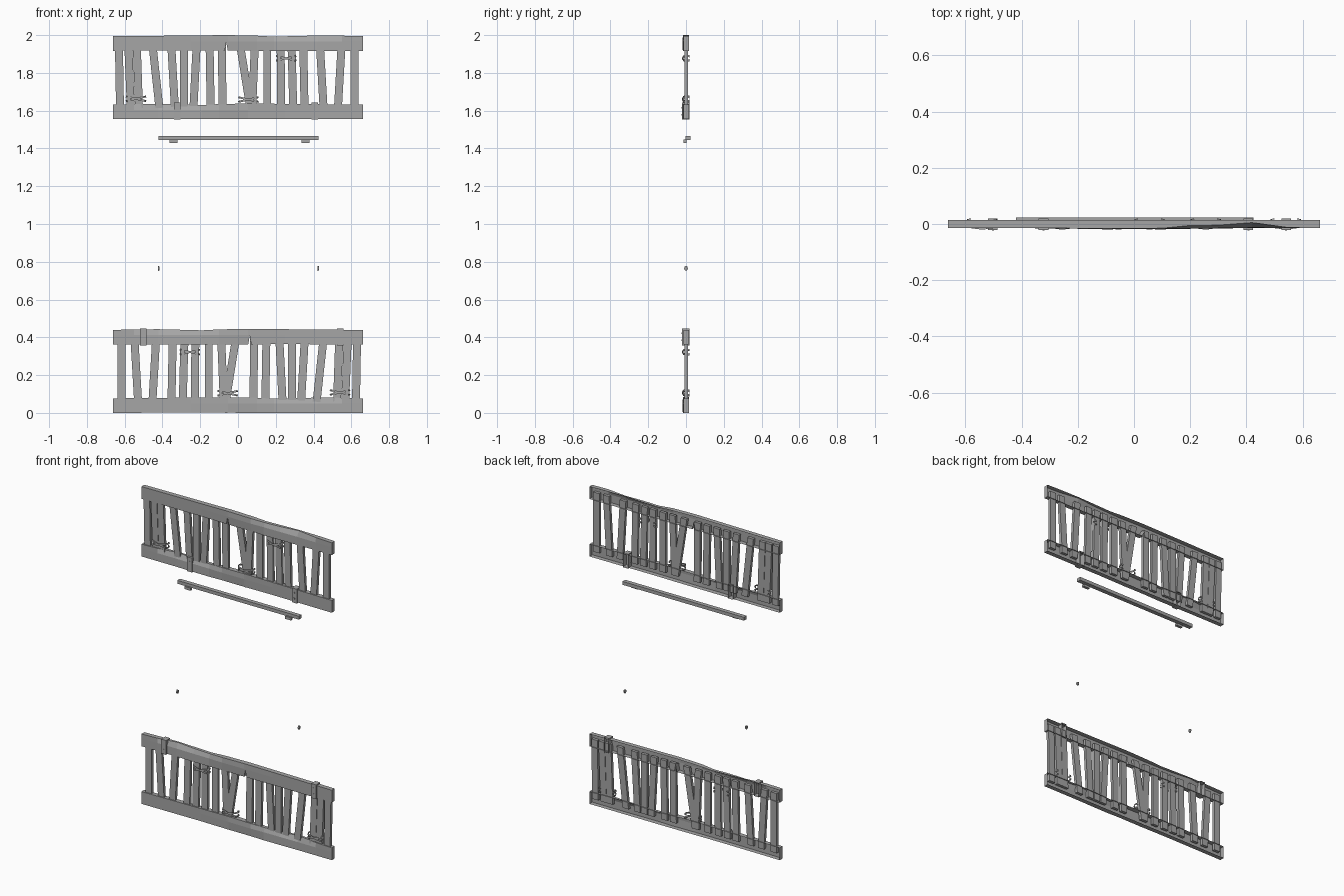
import bpy, bmesh, math
from mathutils import Matrix, Vector

cube = bpy.data.objects.get("Cube")
if cube:
    bpy.data.objects.remove(cube)

grey = bpy.data.materials.new("plain grey")
grey.use_nodes = True
grey.diffuse_color = (0.38, 0.38, 0.38, 1)
grey.node_tree.nodes["Principled BSDF"].inputs["Base Color"].default_value = grey.diffuse_color


def finish(name, bm):
    bmesh.ops.recalc_face_normals(bm, faces=bm.faces)
    mesh = bpy.data.meshes.new(name)
    bm.to_mesh(mesh)
    bm.free()
    mesh.materials.append(grey)
    obj = bpy.data.objects.new(name, mesh)
    bpy.context.collection.objects.link(obj)
    return obj


def box(name, x, y, z, open_back=False):
    """Box from three (low, high) ranges, optionally without its back face."""
    bm = bmesh.new()
    bmesh.ops.create_cube(bm, size=1)
    for v in bm.verts:
        v.co = Vector([lo + (c + 0.5) * (hi - lo) for c, (lo, hi) in zip(v.co, (x, y, z))])
    if open_back:
        bm.normal_update()
        back = [f for f in bm.faces if f.normal.y > 0.9]
        bmesh.ops.delete(bm, geom=back, context="FACES_ONLY")
    return finish(name, bm)


# Rail stations: x, top rise, bottom rise, front depth at top / middle / bottom
STATIONS = [
    (-0.662, -0.006, 0.0, -0.014, -0.014, -0.014),
    (-0.25, -0.002, 0.002, -0.015, -0.015, -0.015),
    (-0.07, 0.0, 0.001, -0.016, -0.017, -0.016),
    (-0.062, 0.0, 0.0, -0.016, -0.017, -0.016),
    (-0.054, 0.0, 0.001, -0.016, -0.017, -0.016),
    (0.10, -0.003, 0.0, -0.015, -0.019, -0.014),
    (0.19, -0.008, 0.0, -0.006, -0.016, -0.017),
    (0.30, -0.005, 0.0, -0.004, -0.015, -0.016),
    (0.42, -0.002, 0.0, 0.005, -0.013, -0.014),
    (0.55, -0.003, 0.0, -0.013, -0.014, -0.014),
    (0.662, -0.006, 0.0, -0.014, -0.014, -0.014),
]
BACK = 0.015


def rail(name, low, high, side, split):
    """Hewn rail: a hollow shell, open at the back, with a chipped front edge."""
    bm = bmesh.new()
    rows = []
    for i, (x, top, bottom, yt, ym, yb) in enumerate(STATIONS):
        if split and i == 3:
            bottom = 0.045
        zt, zb = high + top, low + bottom
        zm = max(low + 0.6 * (high - low), zb + 0.004)
        section = [(BACK, zt), (yt, zt), (ym, zm), (yb, zb), (BACK, zb)]
        rows.append([bm.verts.new((side * x, y, z)) for y, z in section])
    for a, b in zip(rows, rows[1:]):
        for j in range(len(a) - 1):
            bm.faces.new((a[j], a[j + 1], b[j + 1], b[j]))
    for end in (rows[0], rows[-1]):
        bm.faces.new(end)
    finish(name, bm)


def slat(name, top_x, bottom_x, low, high):
    """Leaning board whose ends reach into the rails."""
    slope = (top_x - bottom_x) / 0.285
    bm = bmesh.new()
    bmesh.ops.create_cube(bm, size=1)
    for v in bm.verts:
        up = v.co.z > 0
        x = top_x + slope * 0.04 if up else bottom_x - slope * 0.04
        v.co = (x + v.co.x * 0.042, v.co.y * 0.018 + 0.001, high if up else low)
    finish(name, bm)


def strap(name, x, z, angle):
    """Strip bent over the front with its ends hooked behind."""
    half = [(0.0, -0.020), (0.047, -0.014), (0.055, 0.0), (0.054, 0.018), (0.043, 0.019)]
    path = [(-px, py) for px, py in reversed(half[1:])] + half
    bm = bmesh.new()
    rows = [[bm.verts.new((px, py, s)) for s in (-0.005, 0.005)] for px, py in path]
    for a, b in zip(rows, rows[1:]):
        bm.faces.new((a[0], b[0], b[1], a[1]))
    bm.transform(Matrix.Translation((x, 0, z)) @ Matrix.Rotation(math.radians(angle), 4, "Y"))
    obj = finish(name, bm)
    mod = obj.modifiers.new("thickness", "SOLIDIFY")
    mod.thickness = 0.003


def bracket(name, x, low, high):
    """Band over a rail with two rivets."""
    box(name, (x - 0.017, x + 0.017), (-0.022, 0.019), (low, high), open_back=True)
    for i, t in enumerate((0.3, 0.7)):
        z = low + t * (high - low)
        box(f"{name}_rivet_{i}", (x - 0.004, x + 0.004), (-0.0235, -0.02), (z - 0.004, z + 0.004))


# Slat centres at the upper and lower rail
SLATS = [
    (-0.63, -0.625), (-0.58, -0.568), (-0.535, -0.525), (-0.45, -0.418),
    (-0.352, -0.335), (-0.285, -0.285), (-0.22, -0.235), (-0.15, -0.145),
    (-0.085, -0.082), (0.015, 0.062), (0.088, 0.076), (0.155, 0.155),
    (0.226, 0.228), (0.284, 0.292), (0.346, 0.352), (0.435, 0.452),
    (0.547, 0.53), (0.617, 0.617),
]
CROSSES = [(-0.54, 0.108), (0.055, 0.104), (0.255, 0.322)]


def panel(prefix, base, side):
    rail(f"{prefix}_top_rail", base + 0.362, base + 0.445, side, True)
    rail(f"{prefix}_bottom_rail", base, base + 0.083, -side, False)
    for i, (top_x, bottom_x) in enumerate(SLATS):
        slat(f"{prefix}_slat_{i}", side * top_x, side * bottom_x, base + 0.035, base + 0.41)
    for i, (x, z) in enumerate(CROSSES):
        for angle in (-13, 13):
            strap(f"{prefix}_strap_{i}", side * x, base + z, angle)


# The two fence panels, mirrored left to right
panel("upper", 1.555, 1)
panel("lower", 0.0, -1)

# Brackets on the facing rails
for x in (-0.322, 0.407):
    bracket("upper_bracket", x, 1.552, 1.642)
for x in (-0.502, 0.541):
    bracket("lower_bracket", x, 0.358, 0.448)

# Loose bar with two feet
box("crossbar", (-0.42, 0.425), (-0.003, 0.024), (1.444, 1.465))
for x in (-0.342, 0.357):
    box("crossbar_foot", (x - 0.021, x + 0.021), (-0.014, 0.003), (1.43, 1.447))

# Small pegs
for x in (-0.42, 0.425):
    bm = bmesh.new()
    bmesh.ops.create_cone(bm, cap_ends=True, segments=8, radius1=0.013, radius2=0.011, depth=0.008)
    bm.transform(Matrix.Translation((x, 0, 0.765)) @ Matrix.Diagonal((1, 0.75, 1, 1))
                 @ Matrix.Rotation(math.pi / 2, 4, "Y"))
    finish("peg", bm)
